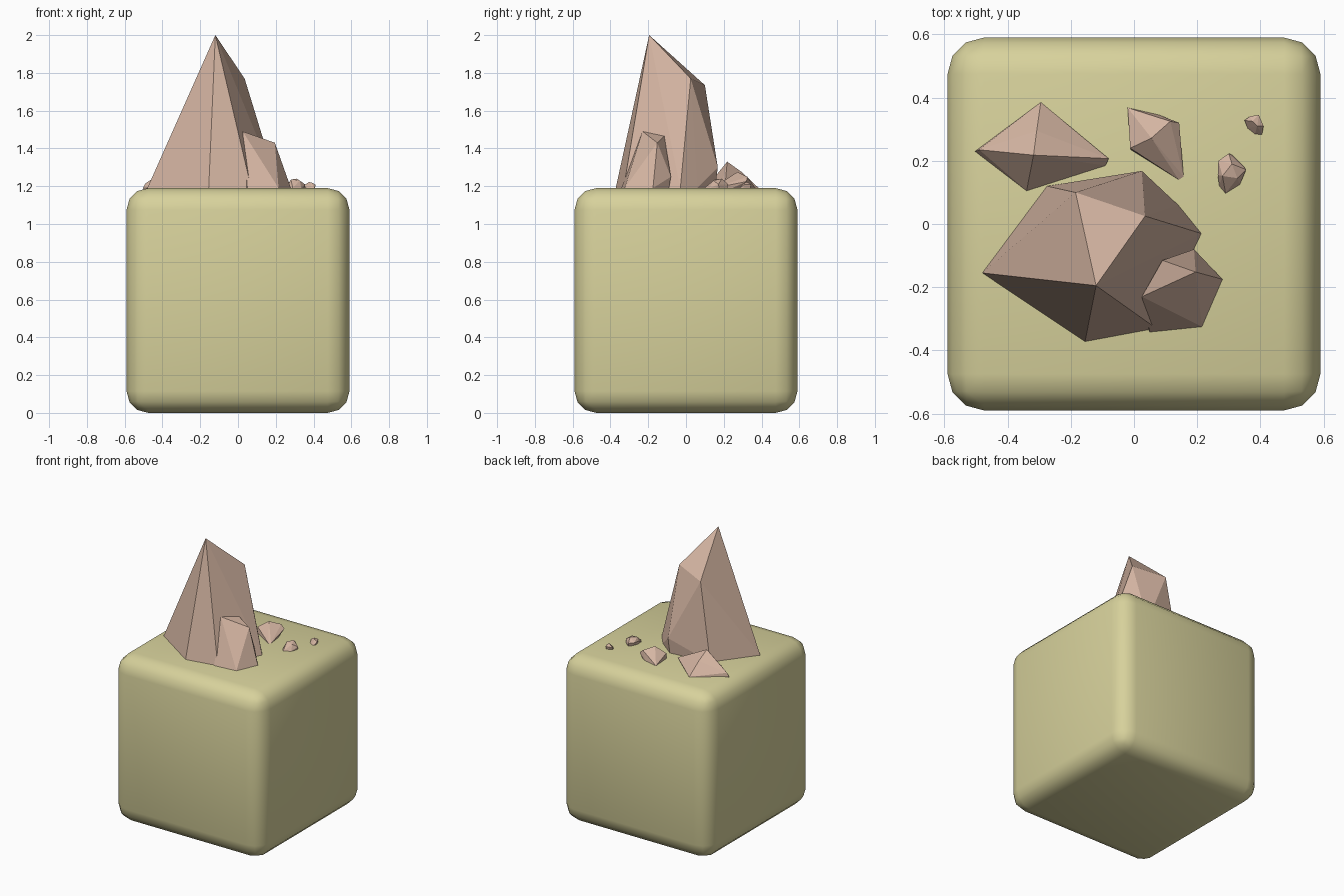
import bpy, bmesh


def material(name, rgb):
    m = bpy.data.materials.new(name)
    m.diffuse_color = (*rgb, 1)
    return m


sand = material("sand", (0.68, 0.64, 0.33))
stone = material("stone", (0.66, 0.46, 0.36))
TOP = 1.19   # height of the ground surface


def rock(name, upper, base, sink=0.04):
    """Faceted stone: convex hull of crest points and a footprint sunk in the block."""
    bm = bmesh.new()
    for p in upper:
        bm.verts.new(p)
    for x, y in base:
        bm.verts.new((x, y, TOP))
    cx = sum(p[0] for p in base) / len(base)
    cy = sum(p[1] for p in base) / len(base)
    for x, y in base:
        bm.verts.new((cx + (x - cx) * 0.9, cy + (y - cy) * 0.9, TOP - sink))
    res = bmesh.ops.convex_hull(bm, input=bm.verts[:])
    loose = [v for v in bm.verts if not v.link_faces]
    bmesh.ops.delete(bm, geom=loose, context='VERTS')
    bmesh.ops.recalc_face_normals(bm, faces=bm.faces[:])
    me = bpy.data.meshes.new(name)
    bm.to_mesh(me)
    bm.free()
    me.materials.append(stone)
    ob = bpy.data.objects.new(name, me)
    bpy.context.collection.objects.link(ob)
    return ob


# Rounded ground block
bpy.ops.mesh.primitive_cube_add(size=1, location=(0, 0, TOP / 2))
block = bpy.context.object
block.name = "ground_block"
block.scale = (1.18, 1.18, TOP)
bpy.ops.object.transform_apply(location=False, rotation=False, scale=True)
bev = block.modifiers.new("round", 'BEVEL')
bev.width = 0.115
bev.segments = 3
bpy.ops.object.modifier_apply(modifier="round")
bpy.ops.object.shade_smooth()
block.data.materials.append(sand)

# Tall spire
rock("tall_rock",
     [(-0.12, -0.195, 2.0), (0.035, 0.025, 1.77), (-0.185, 0.10, 1.735), (0.025, 0.168, 1.30)],
     [(-0.48, -0.155), (-0.155, -0.372), (0.07, -0.33), (0.213, -0.03),
      (0.14, 0.06), (0.02, 0.155), (-0.275, 0.12)])

# Smaller stone leaning on the spire
rock("leaning_rock",
     [(0.025, -0.23, 1.49), (0.09, -0.115, 1.465), (0.195, -0.152, 1.43), (0.19, -0.08, 1.25)],
     [(0.28, -0.175), (0.215, -0.325), (0.05, -0.342), (0.0, -0.25), (0.19, -0.09)])

# Loose stones behind, large to small
rock("loose_rock_1",
     [(-0.318, 0.218, 1.33), (-0.308, 0.295, 1.275), (-0.49, 0.235, 1.215), (-0.08, 0.207, 1.205)],
     [(-0.503, 0.23), (-0.48, 0.212), (-0.34, 0.105), (-0.24, 0.15),
      (-0.09, 0.185), (-0.295, 0.385)])
rock("loose_rock_2",
     [(0.055, 0.272, 1.275), (0.115, 0.325, 1.25), (-0.012, 0.24, 1.23), (0.143, 0.32, 1.225)],
     [(-0.02, 0.368), (0.08, 0.345), (0.157, 0.15), (0.142, 0.14), (-0.01, 0.235)])
rock("loose_rock_3",
     [(0.28, 0.152, 1.235), (0.327, 0.145, 1.23), (0.31, 0.19, 1.24),
      (0.30, 0.223, 1.21), (0.267, 0.2, 1.215), (0.355, 0.172, 1.21), (0.265, 0.155, 1.21)],
     [(0.29, 0.097), (0.27, 0.12), (0.335, 0.125), (0.345, 0.185), (0.312, 0.218)])
rock("loose_rock_4",
     [(0.375, 0.325, 1.222), (0.39, 0.31, 1.22), (0.35, 0.328, 1.205),
      (0.395, 0.345, 1.21), (0.41, 0.31, 1.208), (0.367, 0.341, 1.21)],
     [(0.383, 0.285), (0.405, 0.283), (0.36, 0.303), (0.395, 0.335)])
